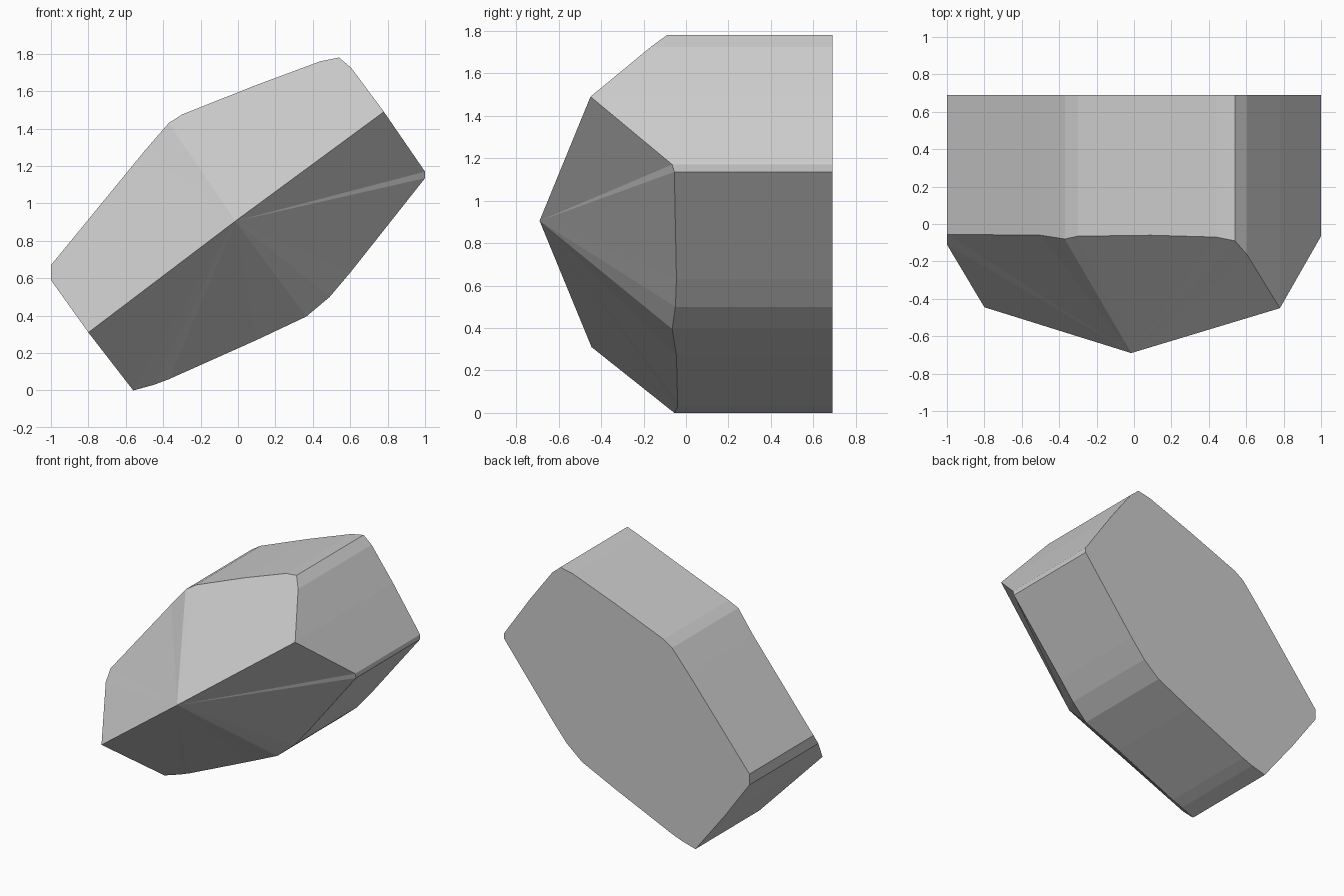
import bpy, bmesh

BACK = 0.69
APEX = (-0.015, -0.69, 0.905)

# Gem outline seen from the front: x, z, and depth y of the front rim
# (the two deep points are the ends of the diagonal ridge)
RIM = [
    (-0.80, 0.31, -0.445), (-1.0, 0.59, -0.11), (-1.0, 0.67, -0.055),
    (-0.50, 1.28, -0.06), (-0.37, 1.43, -0.08), (-0.30, 1.475, -0.065),
    (0.09, 1.63, -0.06), (0.44, 1.76, -0.07), (0.54, 1.78, -0.09),
    (0.605, 1.725, -0.165), (0.78, 1.49, -0.45), (1.0, 1.17, -0.065),
    (1.0, 1.135, -0.055), (0.60, 0.63, -0.045), (0.49, 0.50, -0.05),
    (0.365, 0.395, -0.065), (0.10, 0.27, -0.045), (-0.37, 0.06, -0.04),
    (-0.45, 0.03, -0.04), (-0.56, 0.0, -0.055),
]

bm = bmesh.new()
front = [bm.verts.new((x, y, z)) for x, z, y in RIM]
back = [bm.verts.new((x, BACK, z)) for x, z, y in RIM]
apex = bm.verts.new(APEX)

# Side walls and front facets fanning out from the apex
for i in range(len(RIM)):
    j = (i + 1) % len(RIM)
    bm.faces.new((front[i], front[j], back[j], back[i]))
    bm.faces.new((apex, front[j], front[i]))

# Flat back
bm.faces.new(back)
bmesh.ops.recalc_face_normals(bm, faces=bm.faces)

mesh = bpy.data.meshes.new("faceted_gem")
bm.to_mesh(mesh)
bm.free()
gem = bpy.data.objects.new("faceted_gem", mesh)
bpy.context.collection.objects.link(gem)
